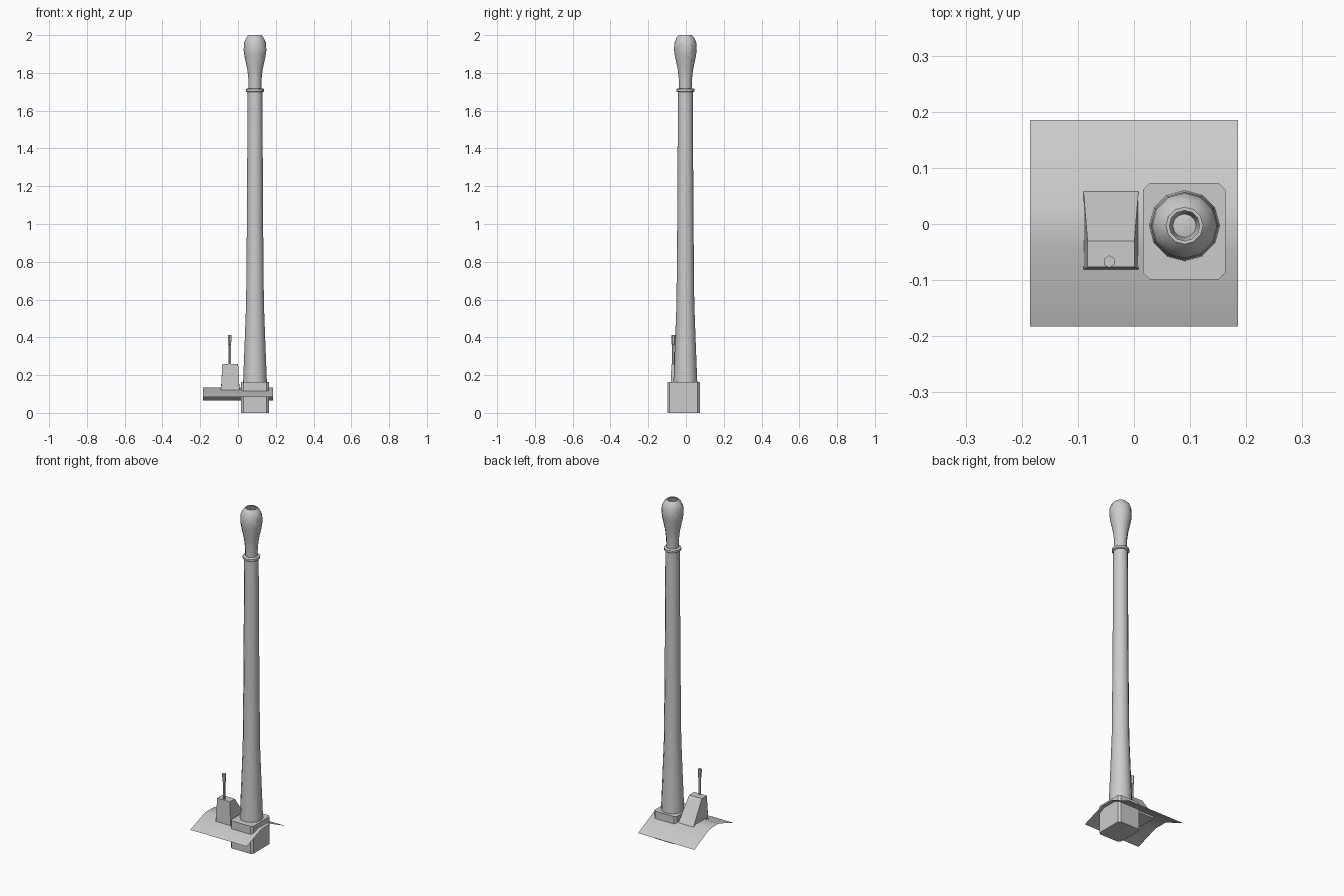
import bpy, bmesh, math
from mathutils import Matrix, Vector

old = bpy.data.objects.get("Cube")
if old:
    bpy.data.objects.remove(old, do_unlink=True)

grey = bpy.data.materials.new("plain_grey")
grey.use_nodes = True
colour = (0.6, 0.6, 0.6, 1)
grey.diffuse_color = colour
for node in grey.node_tree.nodes:
    if node.type == 'BSDF_PRINCIPLED':
        node.inputs["Base Color"].default_value = colour

AXIS = Vector((0.09, -0.003, 0))
SIDES = 12


def finish(name, bm, smooth=True, recalc=True):
    if recalc:
        bmesh.ops.recalc_face_normals(bm, faces=bm.faces)
    mesh = bpy.data.meshes.new(name)
    bm.to_mesh(mesh)
    bm.free()
    mesh.materials.append(grey)
    ob = bpy.data.objects.new(name, mesh)
    bpy.context.collection.objects.link(ob)
    bpy.ops.object.select_all(action='DESELECT')
    ob.select_set(True)
    bpy.context.view_layer.objects.active = ob
    if smooth:
        bpy.ops.object.shade_smooth_by_angle(angle=math.radians(40))
    return ob


def loft(rings, loop=False):
    """Join rings of points with quads; cap the ends or close into a loop."""
    bm = bmesh.new()
    vs = [[bm.verts.new(p) for p in ring] for ring in rings]
    pairs = list(zip(vs, vs[1:]))
    if loop:
        pairs.append((vs[-1], vs[0]))
    else:
        bm.faces.new(vs[0][::-1])
        bm.faces.new(vs[-1])
    for a, b in pairs:
        n = len(a)
        for i in range(n):
            j = (i + 1) % n
            bm.faces.new((a[i], a[j], b[j], b[i]))
    return bm


def circle(r, z, centre=AXIS, n=SIDES):
    return [(centre.x + r * math.sin(2 * math.pi * i / n),
             centre.y + r * math.cos(2 * math.pi * i / n), z) for i in range(n)]


def lathe(name, profile, centre=AXIS, n=SIDES, loop=False):
    return finish(name, loft([circle(r, z, centre, n) for r, z in profile], loop))


# Base block with clipped corners
def clipped(x0, x1, y0, y1, c, z):
    return [(x0 + c, y0, z), (x1 - c, y0, z), (x1, y0 + c, z), (x1, y1 - c, z),
            (x1 - c, y1, z), (x0 + c, y1, z), (x0, y1 - c, z), (x0, y0 + c, z)]


finish("base_block", loft([clipped(0.016, 0.163, -0.099, 0.073, 0.012, z)
                           for z in (0, 0.163)]))

# Bent thin plate
bm = bmesh.new()
rows = [[bm.verts.new((x, y, z)) for x in (-0.185, 0.185)]
        for y, z in ((-0.183, 0.085), (-0.045, 0.135), (0.04, 0.135), (0.185, 0.066))]
for a, b in zip(rows, rows[1:]):
    bm.faces.new((a[0], a[1], b[1], b[0]))
finish("bent_plate", bm, recalc=False)

# Tapered barrel and its collar
lathe("barrel", [(0.063, 0.16), (0.0555, 0.35), (0.047, 0.58), (0.043, 1.0),
                 (0.039, 1.71)])
lathe("collar", [(0.042, 1.698), (0.047, 1.702), (0.047, 1.714), (0.042, 1.718)])

# Hollow muzzle with two hexagonal cross holes
muzzle = lathe("muzzle", [
    (0.033, 1.71), (0.035, 1.77), (0.041, 1.82), (0.056, 1.89), (0.06, 1.92),
    (0.058, 1.96), (0.047, 1.985), (0.033, 2.0),
    (0.027, 2.0), (0.044, 1.965), (0.048, 1.92), (0.044, 1.88), (0.03, 1.81),
    (0.02, 1.71)], loop=True)
for radius, z in ((0.037, 1.934), (0.031, 1.855)):
    bm = bmesh.new()
    # Rolled so that the hexagon points up once it lies along x
    bmesh.ops.create_cone(bm, cap_ends=True, segments=6, radius1=radius,
                          radius2=radius, depth=0.3)
    hexagon_points_y = abs(max(v.co.y for v in bm.verts) - radius) < 1e-4
    roll = math.radians(90 if hexagon_points_y else 0)
    bm.transform(Matrix.Translation((AXIS.x, AXIS.y, z))
                 @ Matrix.Rotation(math.radians(90), 4, 'Y')
                 @ Matrix.Rotation(roll, 4, 'Z'))
    cutter = finish("hole_cutter", bm, smooth=False)
    cutter.hide_render = True
    cut = muzzle.modifiers.new("hole", 'BOOLEAN')
    cut.operation = 'DIFFERENCE'
    cut.solver = 'EXACT'
    cut.object = cutter
    bpy.context.view_layer.objects.active = muzzle
    bpy.ops.object.modifier_apply(modifier=cut.name)
    bpy.data.objects.remove(cutter, do_unlink=True)

# Wedge bracket: side profile swept across, narrower at the top
side = [(-0.081, 0.115), (-0.077, 0.26), (-0.03, 0.26), (0.058, 0.128), (0.058, 0.115)]


def flank(sign):
    return [(-0.041 + sign * (0.049 - max(z - 0.128, 0) * 0.055), y, z)
            for y, z in side]


finish("wedge_bracket", loft([flank(-1), flank(1)]), smooth=False)

# Pin with a thicker tip
lathe("pin", [(0.0065, 0.25), (0.0065, 0.36), (0.009, 0.362), (0.011, 0.412)],
      Vector((-0.044, -0.067, 0)), 6)
